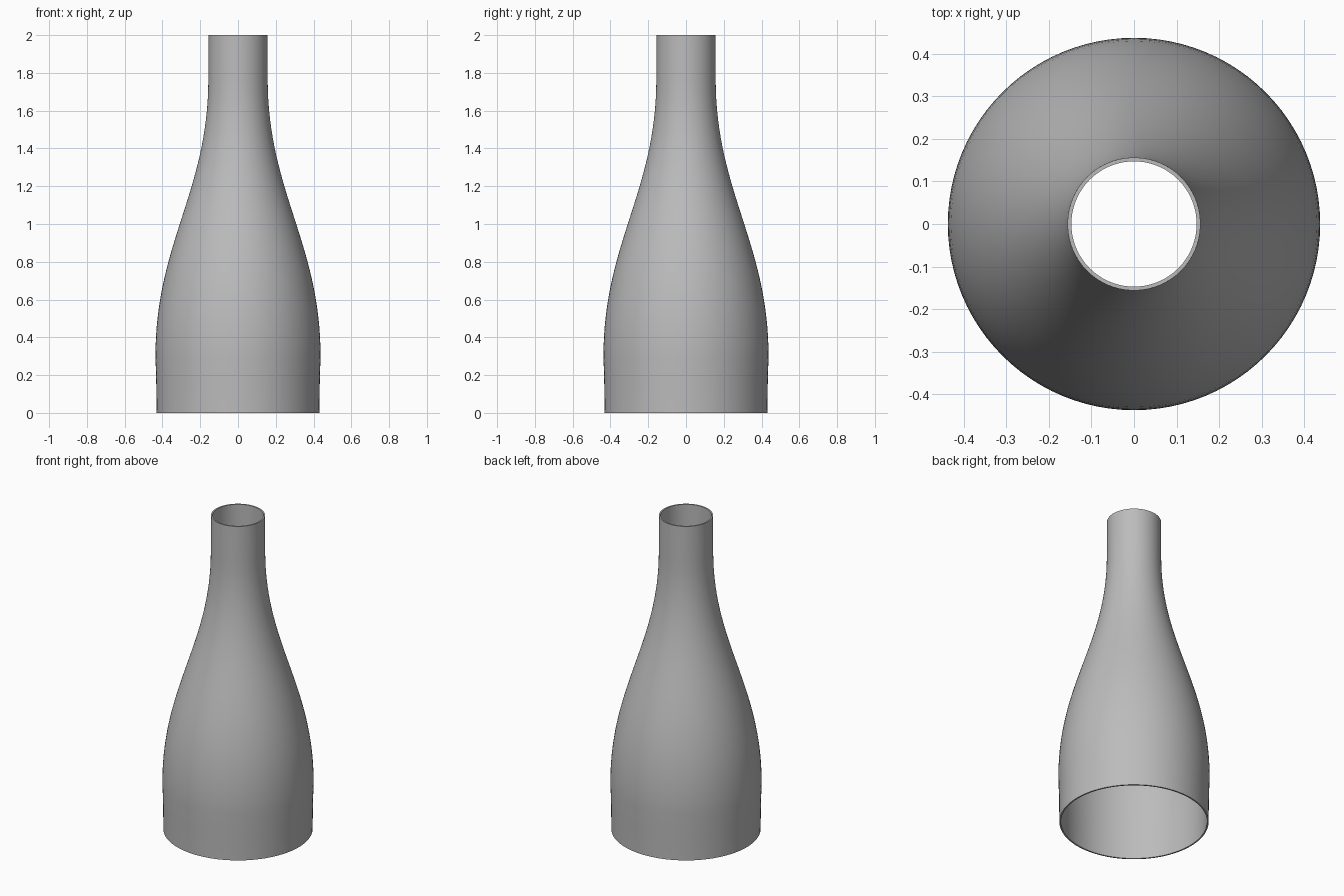
import bpy, bmesh, math
from mathutils import Vector
from mathutils.geometry import interpolate_bezier

cube = bpy.data.objects.get("Cube")
if cube:
    bpy.data.objects.remove(cube, do_unlink=True)

WALL = 0.009
SEGMENTS = 96

grey = bpy.data.materials.new("plain grey")
grey.use_nodes = True
grey.diffuse_color = (0.5, 0.5, 0.5, 1)
grey.node_tree.nodes["Principled BSDF"].inputs["Base Color"].default_value = (0.5, 0.5, 0.5, 1)

# Outer profile: straight foot, slight swell, S-shaped shoulder, straight neck
outer = [Vector((0.431, 0, 0)), Vector((0.433, 0, 0.17))]
outer += interpolate_bezier(Vector((0.437, 0, 0.3)), Vector((0.437, 0, 0.9)),
                            Vector((0.157, 0, 1.17)), Vector((0.157, 0, 1.77)), 32)
outer.append(Vector((0.156, 0, 2)))

# Inner profile: the outer one moved inward by the wall thickness
inner = []
for i, p in enumerate(outer):
    along = (outer[min(i + 1, len(outer) - 1)] - outer[max(i - 1, 0)]).normalized()
    q = p + Vector((-along.z, 0, along.x)) * WALL
    q.z = p.z if i in (0, len(outer) - 1) else q.z
    inner.append(q)

# Revolve the closed wall section into a hollow, open-ended shell
bm = bmesh.new()
ring = [bm.verts.new(p) for p in outer + inner[::-1]]
edges = [bm.edges.new((ring[i - 1], ring[i])) for i in range(len(ring))]
bmesh.ops.spin(bm, geom=ring + edges, cent=(0, 0, 0), axis=(0, 0, 1),
               angle=math.tau, steps=SEGMENTS, use_merge=True)
bmesh.ops.remove_doubles(bm, verts=bm.verts[:], dist=0.0001)
bmesh.ops.recalc_face_normals(bm, faces=bm.faces[:])
mesh = bpy.data.meshes.new("bottle_shell")
bm.to_mesh(mesh)
bm.free()
mesh.materials.append(grey)

shell = bpy.data.objects.new("bottle_shell", mesh)
bpy.context.collection.objects.link(shell)
bpy.ops.object.select_all(action="DESELECT")
shell.select_set(True)
bpy.context.view_layer.objects.active = shell
bpy.ops.object.shade_smooth_by_angle(angle=math.radians(35))
